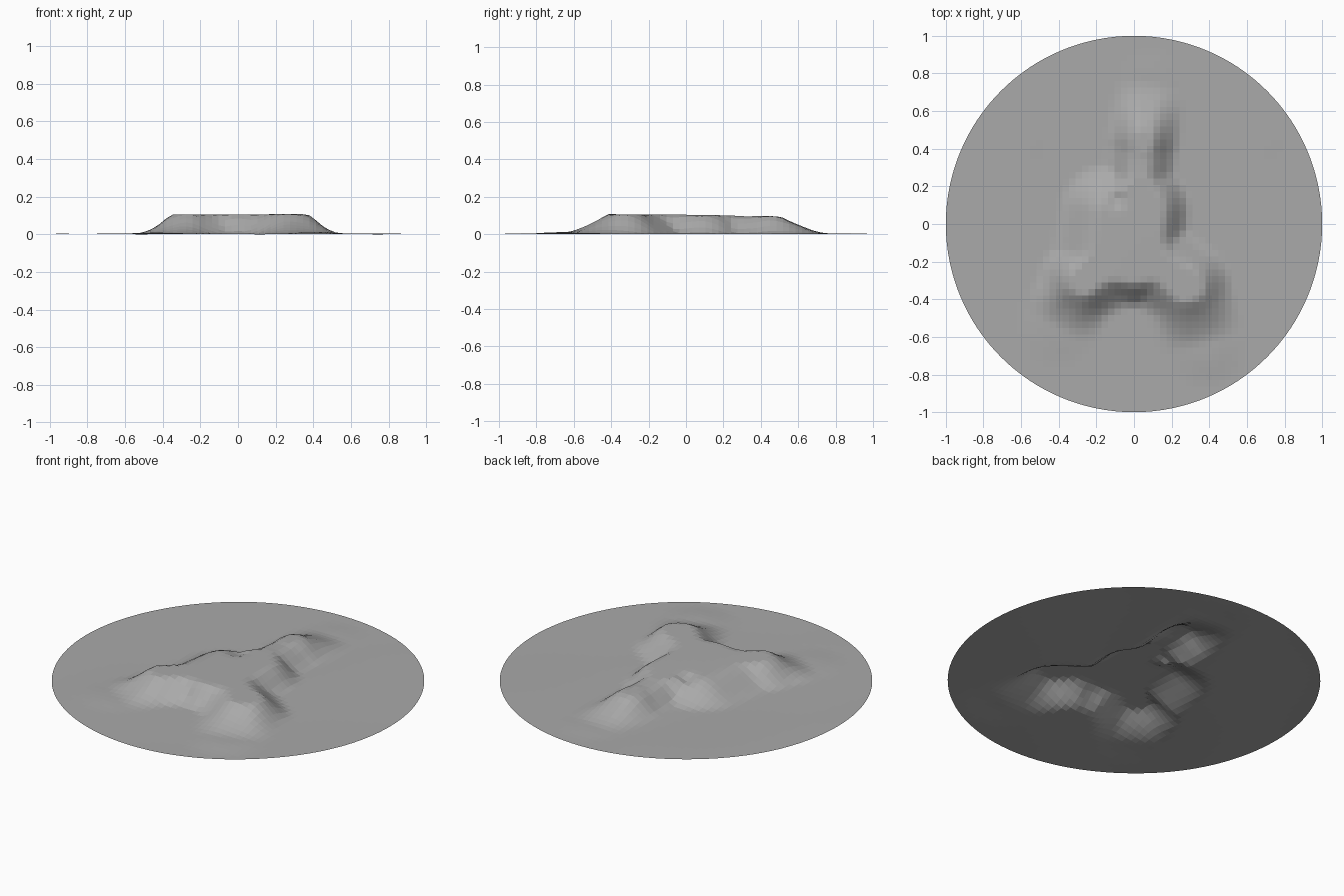
import bpy, bmesh, math
from mathutils import Vector

old = bpy.data.objects.get("Cube")
if old:
    bpy.data.objects.remove(old, do_unlink=True)

CELL = 0.0345       # spacing of the terrain grid
CREST = 0.1         # height of the hill

# Ridges: start, end, height share at both ends, flat half width, slope width
RIDGES = [
    ((0.02, 0.12), (0.05, 0.45), 1, 0.95, 0.03, 0.16),      # back arm
    ((0.05, 0.45), (0.09, 0.76), 0.95, 0.05, 0.03, 0.17),   # back tail
    ((0.03, 0.08), (0.0, -0.18), 1, 1, 0.12, 0.15),         # summit
    ((-0.13, 0.05), (-0.17, -0.2), 1, 1, 0.04, 0.24),       # right shoulder
    ((-0.05, -0.18), (-0.27, -0.3), 1, 1, 0.04, 0.2),       # right arm
    ((-0.27, -0.3), (-0.42, -0.55), 1, 0.05, 0.04, 0.18),   # right tail
    ((0.08, -0.18), (0.28, -0.33), 1, 1, 0.05, 0.2),        # left arm
    ((0.28, -0.33), (0.38, -0.64), 1, 0.08, 0.05, 0.19),    # left tail
]


def smooth(t):
    t = min(max(t, 0), 1)
    return t * t * (3 - 2 * t)


def ridge_share(p, start, end, h0, h1, flat, slope):
    a, b = Vector(start), Vector(end)
    along = min(max((p - a).dot(b - a) / (b - a).length_squared, 0), 1)
    dist = (p - a.lerp(b, along)).length
    height = h0 + (h1 - h0) * smooth(along)
    return height * (1 - smooth((dist - flat) / slope))


def terrain(x, y):
    p = Vector((x, y))
    share = sum(ridge_share(p, *r) ** 6 for r in RIDGES) ** (1 / 6)
    hill = min(share, 1) * (CREST - 0.012 * y)
    # small sharp hollow beside the summit
    hollow = 0.025 * math.exp(-(p - Vector((-0.1, 0.13))).length_squared / 0.0015)
    ripple = 0.002 * (1 + math.sin(5 * x + 1) * math.cos(4 * y))
    return max(hill - hollow, 0) + ripple


# Round sheet sliced into a square grid
bm = bmesh.new()
bmesh.ops.create_circle(bm, cap_ends=True, segments=128, radius=1)
steps = int(1 / CELL)
for axis in (Vector((1, 0, 0)), Vector((0, 1, 0))):
    for i in range(-steps, steps + 1):
        bmesh.ops.bisect_plane(bm, geom=bm.verts[:] + bm.edges[:] + bm.faces[:],
                               dist=1e-5, plane_co=axis * i * CELL, plane_no=axis)

# Raise the relief and rest it on the ground
for v in bm.verts:
    v.co.z = terrain(v.co.x, v.co.y)
lowest = min(v.co.z for v in bm.verts)
for v in bm.verts:
    v.co.z -= lowest
bmesh.ops.recalc_face_normals(bm, faces=bm.faces[:])
if sum(f.normal.z for f in bm.faces) < 0:
    bmesh.ops.reverse_faces(bm, faces=bm.faces[:])

mesh = bpy.data.meshes.new("terrain_disc")
bm.to_mesh(mesh)
bm.free()

# Plain grey stone
stone = bpy.data.materials.new("stone_grey")
stone.use_nodes = True
grey = (0.4, 0.4, 0.4, 1)
stone.diffuse_color = grey
stone.node_tree.nodes["Principled BSDF"].inputs["Base Color"].default_value = grey
mesh.materials.append(stone)

disc = bpy.data.objects.new("terrain_disc", mesh)
bpy.context.collection.objects.link(disc)
